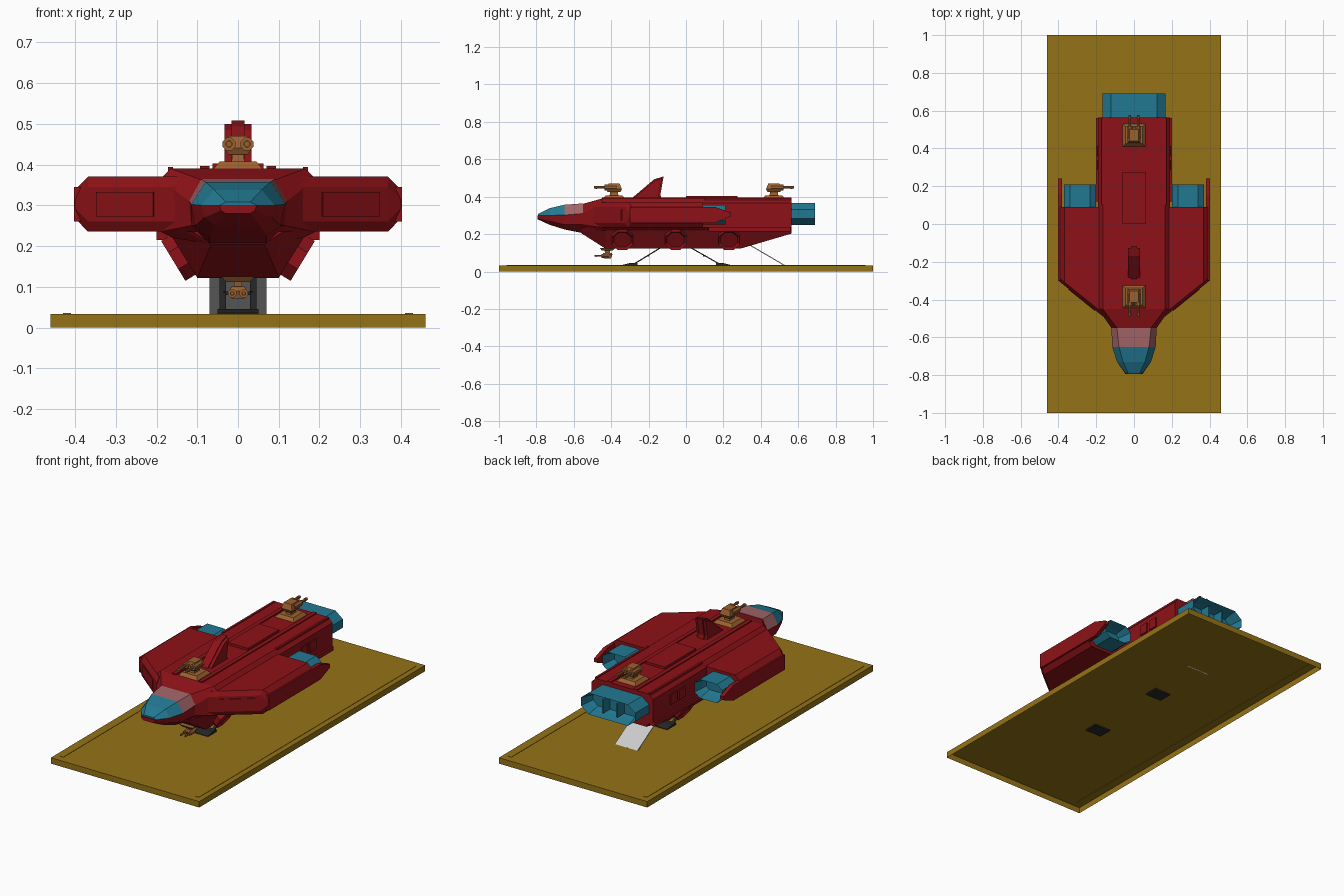
import bpy, bmesh, math
from mathutils import Vector, Matrix

if "Cube" in bpy.data.objects:
    bpy.data.objects.remove(bpy.data.objects["Cube"])

COLORS = {"red": (.27, .006, .009), "gold": (.30, .17, .008), "teal": (.016, .19, .29),
          "copper": (.33, .12, .03), "canopy": (.36, .13, .14), "dark": (.02, .02, .02)}
MATS = {}
for n, c in COLORS.items():
    MATS[n] = bpy.data.materials.new(n)
    MATS[n].diffuse_color = (*c, 1)


def finish(name, bm, mat=None, mirror=False):
    bmesh.ops.recalc_face_normals(bm, faces=bm.faces)
    me = bpy.data.meshes.new(name)
    bm.to_mesh(me)
    bm.free()
    ob = bpy.data.objects.new(name, me)
    bpy.context.collection.objects.link(ob)
    if mat:
        me.materials.append(MATS[mat])
    if mirror:
        ob.modifiers.new("Mirror", 'MIRROR')
    return ob


def skin(bm, rings):
    vs = [[bm.verts.new(p) for p in r] for r in rings]
    n = len(rings[0])
    for a, b in zip(vs, vs[1:]):
        for i in range(n):
            bm.faces.new((a[i], a[(i + 1) % n], b[(i + 1) % n], b[i]))
    return bm.faces.new(vs[0]), bm.faces.new(vs[-1])


def loft(name, rings, mat, mirror=False):
    bm = bmesh.new()
    skin(bm, rings)
    return finish(name, bm, mat, mirror)


def sym(y, half):
    """Full cross-section at y from its right half (top to bottom)."""
    return [(x, y, z) for x, z in half] + [(-x, y, z) for x, z in reversed(half)]


def prism(name, axis, pts, a, b, mat, mirror=False):
    """Extrude a 2D outline along an axis from a to b."""
    place = {'x': lambda p, t: (t, p[0], p[1]), 'z': lambda p, t: (p[0], p[1], t)}[axis]
    return loft(name, [[place(p, t) for p in pts] for t in (a, b)], mat, mirror)


def box(name, lo, hi, mat, mirror=False):
    return prism(name, 'z', [(lo[0], lo[1]), (hi[0], lo[1]), (hi[0], hi[1]), (lo[0], hi[1])],
                 lo[2], hi[2], mat, mirror)


def recess(bm, face, thick, depth):
    bm.normal_update()
    n = face.normal.copy()
    bmesh.ops.inset_region(bm, faces=[face], thickness=thick, use_even_offset=True)
    bmesh.ops.translate(bm, verts=face.verts[:], vec=n * -depth)


def nozzle(name, x, y0, y1, hw, z0, z1, c, mirror=False):
    """Flat octagonal engine with a stepped opening at the rear."""
    oct_ = [(x - hw + c, z1), (x + hw - c, z1), (x + hw, z1 - c * .8), (x + hw, z0 + c * .8),
            (x + hw - c, z0), (x - hw + c, z0), (x - hw, z0 + c * .8), (x - hw, z1 - c * .8)]
    bm = bmesh.new()
    _, back = skin(bm, [[(px, y, pz) for px, pz in oct_] for y in (y0, y1)])
    bmesh.ops.recalc_face_normals(bm, faces=bm.faces)
    recess(bm, back, .012, .05)
    recess(bm, back, .009, .025)
    finish(name, bm, "teal", mirror)


# Display base: open underneath, with shallow edge strips
bm = bmesh.new()
bottom, _ = skin(bm, [[(sx * .46, sy, z) for sx, sy in ((-1, -1), (1, -1), (1, 1), (-1, 1))]
                      for z in (0, .033)])
bmesh.ops.recalc_face_normals(bm, faces=bm.faces)
bmesh.ops.delete(bm, geom=[bottom], context='FACES_ONLY')
finish("display_base", bm, "gold")
box("base_strip", (.41, -.96, .03), (.43, .96, .035), "gold", True)

# Main fuselage
body = [(.165, .39), (.19, .365), (.19, .235), (.16, .22)]
loft("fuselage", [sym(-.55, [(.09, .362), (.12, .31), (.115, .25), (.07, .205)]),
                  sym(-.45, body), sym(.565, body)], "red")

# Lower hull with sloped ends
loft("lower_hull", [sym(-.56, [(.11, .235), (.065, .205)]), sym(-.43, [(.17, .235), (.1, .122)]),
                    sym(.29, [(.17, .235), (.1, .122)]), sym(.565, [(.17, .235), (.15, .203)])], "red")

# Nose and canopy
loft("nose", [sym(-.55, [(.12, .31), (.115, .25), (.07, .205)]),
              sym(-.65, [(.115, .302), (.105, .25), (.07, .225)]),
              sym(-.73, [(.09, .30), (.082, .27), (.055, .25)]),
              sym(-.795, [(.045, .30), (.042, .287), (.03, .28)])], "red")
mid = sym(-.65, [(.08, .357), (.115, .302)])
loft("canopy_rear", [sym(-.55, [(.09, .364), (.12, .31)]), mid], "canopy")
loft("canopy_glass", [mid, sym(-.73, [(.058, .338), (.09, .30)]),
                      sym(-.79, [(.03, .308), (.045, .30)])], "teal")


# Wings with chamfered leading edges
def wing_ring(x, za, zb, y0, c=.018, y1=.09):
    d = .025
    return [(x, y0 + c, zb), (x, y0, zb - d), (x, y0, za + d), (x, y0 + c, za),
            (x, y1, za), (x, y1, zb)]


loft("wing", [wing_ring(.15, .235, .37, -.501), wing_ring(.368, .235, .37, -.326),
              wing_ring(.4, .268, .338, -.30)], "red", True)
prism("wing_tip_plate", 'x', [(-.30, .345), (.155, .345), (.24, .315), (.24, .295), (.155, .26), (-.30, .26)],
      .38, .402, "red", True)
prism("wing_front_panel", 'z', [(.205, -.451), (.345, -.338), (.348, -.347), (.208, -.46)],
      .273, .332, "red", True)

# Engines
nozzle("wing_engine", .285, .05, .21, .085, .25, .355, .032, True)
nozzle("rear_engine", 0, .5, .69, .167, .248, .367, .045)
box("rear_engine_divider", (.04, .6, .27), (.048, .675, .345), "teal", True)

# Deck rails and raised deck panels
box("deck_rail", (.07, -.45, .38), (.093, .565, .396), "red", True)
box("deck_panel", (-.062, 0, .385), (.062, .275, .403), "red")
box("deck_edge_strip", (.16, .1, .38), (.172, .56, .394), "red", True)

# Side windows and panels
for i, y in enumerate((.285, .358)):
    box(f"side_window_{i}", (.18, y, .28), (.197, y + .055, .335), "red", True)
box("side_ledge", (.17, .12, .215), (.2, .56, .238), "red", True)

# Sloped hatches along the lower hull
nrm = Vector((.854, 0, -.52))
for i, y in enumerate((-.34, -.055, .23)):
    bm = bmesh.new()
    rot = nrm.to_track_quat('Z', 'Y').to_matrix().to_4x4()
    m = Matrix.Translation(Vector((.135, y, .178)) + nrm * .006) @ rot @ Matrix.Rotation(math.pi / 8, 4, 'Z')
    bmesh.ops.create_cone(bm, cap_ends=True, segments=8, radius1=.062, radius2=.062, depth=.044, matrix=m)
    bm.normal_update()
    face = max(bm.faces, key=lambda f: f.normal.dot(nrm) * (len(f.verts) == 8))
    recess(bm, face, .012, .01)
    finish(f"hull_hatch_{i}", bm, "red", True)

# Dorsal fin in three layers
prism("fin_sides", 'x', [(-.29, .385), (-.17, .485), (-.128, .5), (-.145, .41), (-.14, .385)], -.033, .033, "red")
prism("fin_core", 'x', [(-.298, .385), (-.17, .493), (-.12, .508), (-.137, .41), (-.13, .385)], -.016, .016, "red")


# Gun turrets
def turret(name, y, z, f, up=1, s=1.0):
    """f: firing direction along y, up: +1 on deck, -1 under the belly."""
    def P(x, yy, zz):
        return (x * s, y + f * yy * s, z + up * zz * s)

    def block(bm, x, w0, w1, d0, d1, z0, z1, yc=0):
        skin(bm, [[P(x + sx * w, yc + sy * d, zz) for sx, sy in ((-1, -1), (1, -1), (1, 1), (-1, 1))]
                  for w, d, zz in ((w0, d0, z0), (w1, d1, z1))])

    bm = bmesh.new()
    block(bm, 0, .064, .045, .064, .045, -.005, .017)
    block(bm, 0, .016, .013, .024, .018, .015, .05)
    block(bm, 0, .024, .034, .034, .042, .034, .05)
    block(bm, 0, .034, .024, .042, .03, .05, .08)
    for sx in (-1, 1):
        for r, a, b in ((.017, -.015, .05), (.007, .04, .108), (.009, .09, .1)):
            skin(bm, [[P(sx * .022 + r * math.cos(t), yy, .06 + r * math.sin(t))
                       for t in [math.pi * (k + .5) / 4 for k in range(8)]] for yy in (a, b)])
    finish(name, bm, "copper")


turret("front_turret", -.385, .39, -1)
turret("rear_turret", .47, .39, 1)
turret("belly_turret", -.42, .122, -1, -1, .64)

# Landing legs and feet
for name, top, low in (("front", -.13, -.275), ("rear", .02, .175)):
    s = -1 if low < 0 else 1
    prism(f"{name}_leg", 'x', [(top, .127), (top + s * .012, .127), (low + s * .006, .042), (low - s * .006, .042)],
          .03, .045, "dark", True)
    box(f"{name}_leg_crossbar", (-.035, (top + low) / 2 - .006, .08), (.035, (top + low) / 2 + .006, .088), "dark")
    prism(f"{name}_foot", 'x', [(low - s * .015, .045), (low + s * .025, .045), (low + s * .062, .036),
                                (low + s * .062, .025), (low - s * .015, .025)], -.05, .05, "dark")

# Boarding ramp
prism("boarding_ramp", 'x', [(.335, .142), (.34, .145), (.53, .034), (.525, .031)], -.07, .07, None)

for m in bpy.data.materials:
    if m.users and not m.is_grease_pencil:
        m.use_nodes = True
        m.node_tree.nodes["Principled BSDF"].inputs["Base Color"].default_value = m.diffuse_color
